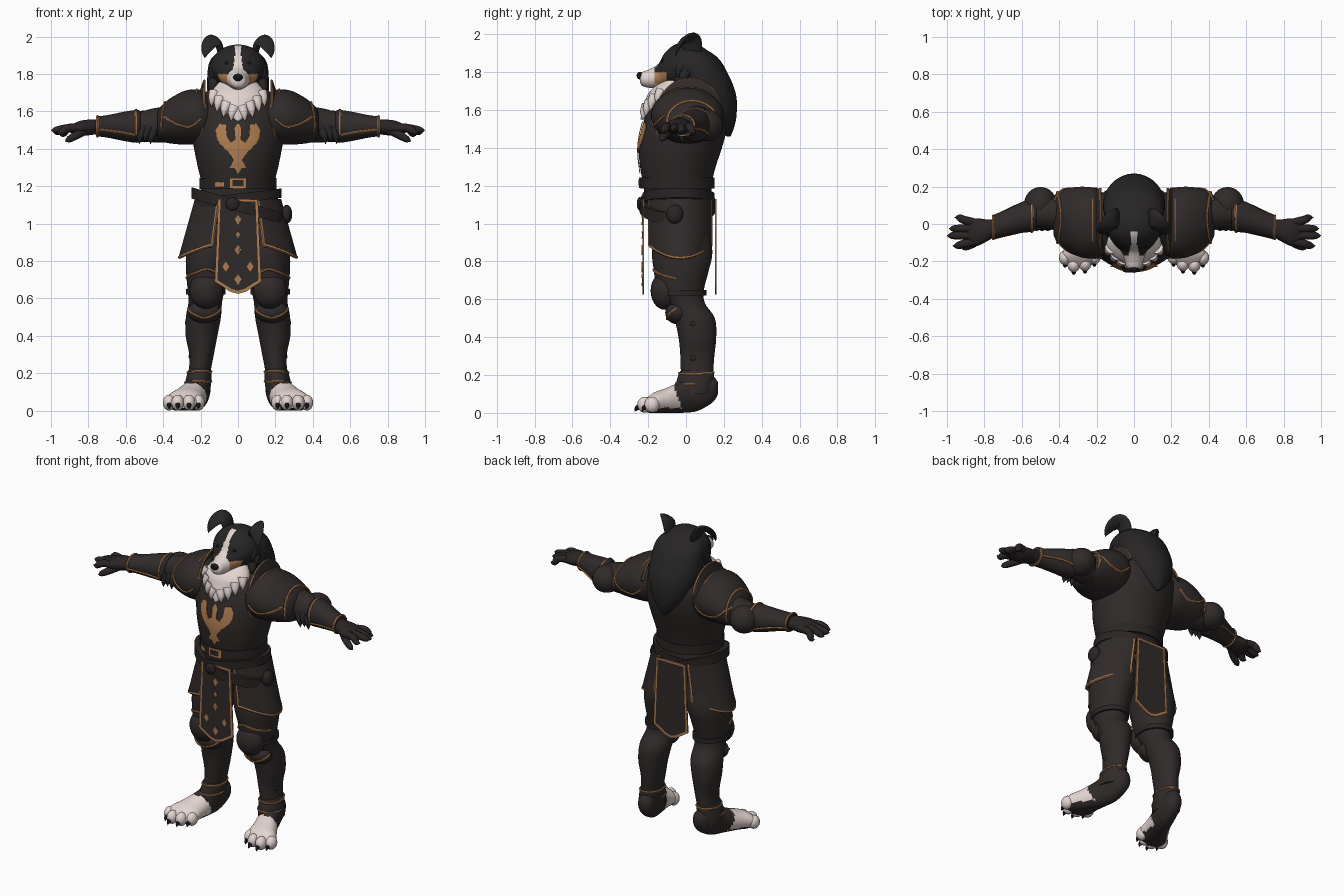
import bpy, bmesh, math
from mathutils import Vector, Matrix
from mathutils.bvhtree import BVHTree

if "Cube" in bpy.data.objects:
    bpy.data.objects.remove(bpy.data.objects["Cube"])
surfaces = {}

def material(name, *rgb):
    mat = bpy.data.materials.new(name)
    mat.use_nodes = True
    mat.diffuse_color = (*rgb, 1)
    mat.node_tree.nodes["Principled BSDF"].inputs["Base Color"].default_value = (*rgb, 1)
    return mat

ARMOUR = material("dark armour", .03, .023, .023)
LEATHER = material("dark leather", .024, .018, .018)
COPPER = material("copper trim", .42, .2, .08)
FUR = material("black fur", .02, .018, .019)
WHITE = material("white fur", .76, .66, .63)
TAN = material("tan fur", .46, .22, .09)
BLACK = material("nose black", .008, .008, .009)

# Turn a bmesh into an object and remember its surface for draping
def finish(name, bm, mats, mirror=False, rule=None, solid=0):
    if not solid:
        bmesh.ops.recalc_face_normals(bm, faces=bm.faces[:])
    bm.normal_update()
    for face in bm.faces:
        face.smooth = True
        if rule:
            face.material_index = rule(face.calc_center_median(), face.normal)
    for edge in bm.edges:
        edge.smooth = len(edge.link_faces) == 2 and edge.calc_face_angle() < .8
    surfaces[name] = BVHTree.FromBMesh(bm)
    mesh = bpy.data.meshes.new(name)
    bm.to_mesh(mesh)
    bm.free()
    for mat in mats if isinstance(mats, list) else [mats]:
        mesh.materials.append(mat)
    ob = bpy.data.objects.new(name, mesh)
    bpy.context.collection.objects.link(ob)
    if solid:
        mod = ob.modifiers.new("thickness", "SOLIDIFY")
        mod.thickness, mod.offset = solid, 0
    if mirror:
        ob.modifiers.new("mirror", "MIRROR")

# Spline through rows of numbers
def smooth(rows, steps):
    rows = [Vector(row) for row in rows]
    padded, out = [rows[0], *rows, rows[-1]], []
    for a, b, c, d in zip(padded, padded[1:], padded[2:], padded[3:]):
        for t in (k / steps for k in range(steps)):
            out.append(b + (c - a) * (t / 2) + (a * 2 - b * 5 + c * 4 - d) * (t * t / 2)
                       + (b * 3 - a - c * 3 + d) * (t ** 3 / 2))
    return out + [rows[-1]]

def bridge(bm, rings, closed=True):
    count = len(rings[0])
    for low, high in zip(rings, rings[1:]):
        for j in range(count if closed else count - 1):
            k = (j + 1) % count
            bm.faces.new((low[j], low[k], high[k], high[j]))
    if closed:
        bm.faces.new(rings[0][::-1])
        bm.faces.new(rings[-1])

# Elliptical rings (position, two centres, two radii) along an axis
def loft(name, axis, rows, mats, sides=40, steps=4, mirror=False, rule=None, tilt=0):
    bm, rings = bmesh.new(), []
    order = {"x": (0, 1, 2), "y": (1, 0, 2), "z": (2, 0, 1)}[axis]
    for along, c1, c2, r1, r2 in smooth(rows, steps):
        ring = []
        for angle in (math.tau * (j + .5) / sides for j in range(sides)):
            p = Vector((0, 0, 0))
            for i, value in zip(order, (along, c1 + r1 * math.cos(angle), c2 + r2 * math.sin(angle))):
                p[i] = value
            p.z = max(p.z + tilt * p.x, 0)
            ring.append(bm.verts.new(p))
        rings.append(ring)
    bridge(bm, rings)
    finish(name, bm, mats, mirror, rule)

def sweep(bm, points, radii, flat, sides):
    u, rings = Vector((.01, 1, .02)), []
    for i, p in enumerate(points):
        tangent = (points[min(i + 1, len(points) - 1)] - points[max(i - 1, 0)]).normalized()
        u = (u - tangent * u.dot(tangent)).normalized()
        v = tangent.cross(u) * flat
        angles = [math.tau * j / sides for j in range(sides)]
        rings.append([bm.verts.new(p + radii[i] * (u * math.cos(a) + v * math.sin(a))) for a in angles])
    bridge(bm, rings)

# Tapered tubes, each a list of (x, y, z, radius)
def tubes(name, items, mat, flat=1):
    bm = bmesh.new()
    for rows in items:
        rows = smooth(rows, 4)
        sweep(bm, [row.to_3d() for row in rows], [max(row[3], .001) for row in rows], flat, 12)
    finish(name, bm, mat, True)

# Copper edging, snapped onto a surface when one is given
def trim(name, points, surface=None, radius=.007):
    path = []
    for p in smooth(points, 6):
        p = surfaces[surface].find_nearest(p)[0] if surface else p
        if not path or (p - path[-1]).length > .003:
            path.append(p)
    bm = bmesh.new()
    sweep(bm, path, [radius] * len(path), 1, 6)
    finish(name, bm, COPPER, True)

def hoop(axis, along, c1, c2, radius, start, end):
    angles = [math.radians(start + (end - start) * i / 12) for i in range(13)]
    ring = [(c1 + radius * math.cos(a), c2 + radius * math.sin(a)) for a in angles]
    return [(along, p, q) if axis == "x" else (p, q, along) for p, q in ring]

def ball(name, centre, size, mat, mirror=True):
    bm = bmesh.new()
    place = Matrix.Translation(centre) @ Matrix.Diagonal((*size, 1))
    bmesh.ops.create_uvsphere(bm, u_segments=24, v_segments=16, radius=1, matrix=place)
    finish(name, bm, mat, mirror)

# Thin x-z shapes laid onto the front of a surface
def plate(name, shapes, surface, mat=COPPER, lift=.006):
    bm = bmesh.new()
    for shape in shapes:
        bm.faces.new([bm.verts.new((x, 0, z)) for x, z in shape])
    bm.normal_update()
    bmesh.ops.triangulate(bm, faces=bm.faces[:])
    for axis, span in ((0, range(-8, 9)), (2, range(30, 100))):
        for i in span:
            normal = Vector((axis == 0, 0, axis == 2))
            geom = bm.verts[:] + bm.edges[:] + bm.faces[:]
            bmesh.ops.bisect_plane(bm, geom=geom, plane_co=normal * i * .02, plane_no=normal)
    for v in bm.verts:
        hit = surfaces[surface].ray_cast(Vector((v.co.x, -1, v.co.z)), Vector((0, 1, 0)))[0]
        v.co.y = (hit.y if hit else -.2) - lift
    finish(name, bm, mat, solid=.004)

# Torso armour and chest emblem
loft("torso", "z", [(.96, 0, -.02, .2, .14), (1.1, 0, -.035, .22, .175), (1.2, 0, -.045, .195, .18),
     (1.3, 0, -.043, .215, .2), (1.4, 0, -.03, .235, .22), (1.5, 0, -.01, .25, .225),
     (1.6, 0, .01, .25, .21), (1.68, 0, .025, .2, .175), (1.74, 0, .03, .12, .13)], ARMOUR, sides=56)
half = [(.02, 1.51), (.015, 1.45), (.04, 1.435), (.06, 1.47), (.065, 1.53), (.1, 1.535), (.12, 1.5), (.115, 1.46),
        (.1, 1.43), (.07, 1.4), (.04, 1.37), (.022, 1.34), (.045, 1.3), (.02, 1.3)]
plate("chest_emblem", [[(0, 1.54), *half, (0, 1.265), *[(-x, z) for x, z in reversed(half)]]], "torso")
trim("armhole_trim", [(.2, -.14, 1.6), (.2, -.17, 1.54), (.21, -.16, 1.47)], "torso", .005)

# Belts, buckles and pouch
for name, z, cy, rx, ry, h, tilt in (("waist_belt", 1.215, -.045, .206, .195, .03, 0),
        ("hip_belt", 1.135, -.04, .232, .19, .025, .12), ("slung_belt", 1.095, -.045, .25, .2, .03, -.28)):
    loft(name, "z", [(z + side * h, 0, cy, rx - inset, ry - inset) for side, inset in
         ((-1, .03), (-1, 0), (1, 0), (1, .03))], LEATHER, steps=1, tilt=tilt)
for name, x, z, w, h, mat, lift in (("buckle", 0, 1.217, .045, .028, COPPER, .006),
        ("buckle_middle", 0, 1.217, .03, .015, LEATHER, .009), ("belt_tip", -.1, 1.21, .025, .013, COPPER, .006)):
    plate(name, [[(x - w, z - h), (x + w, z - h), (x + w, z + h), (x - w, z + h)]], "waist_belt", mat, lift)
ball("belt_pouch", (.26, -.06, 1.05), (.03, .045, .05), LEATHER, False)
ball("belt_knot", (-.03, -.245, 1.105), (.035, .015, .035), LEATHER, False)

# Side skirts with copper hem
def skirt_point(degrees, drop):
    angle = math.radians(degrees)
    z = 1.13 + drop * (.085 * math.cos(angle) ** 2 - .31)
    return Vector(((.225 + (1.13 - z) * .28) * math.sin(angle), -.03 - .182 * math.cos(angle), z))

skirt = [[skirt_point(degrees, j / 6) for degrees in range(28, 153, 4)] for j in range(7)]
bm = bmesh.new()
bridge(bm, [[bm.verts.new(p) for p in row] for row in skirt], False)
finish("side_skirts", bm, ARMOUR, True, solid=.012)
trim("skirt_hem", [row[0] for row in skirt] + skirt[-1][1:-1] + [row[-1] for row in reversed(skirt)], radius=.009)

# Front and back tabards with inset copper borders
for name, y in (("front_tabard", -.226), ("back_tabard", .156)):
    bm = bmesh.new()
    edge = [(.04, .635), (.125, .69), (.105, 1.13)]
    outline = [(-x, z) for x, z in reversed(edge)] + [(0, .625)] + edge
    cloth = bm.faces.new([bm.verts.new((x, y, z)) for x, z in outline])
    bm.normal_update()
    for face in bmesh.ops.inset_individual(bm, faces=[cloth], thickness=.017)["faces"]:
        face.material_index = 1
    finish(name, bm, [ARMOUR, COPPER], solid=.008)
spots = [(0, 1.02, .018), (0, .94, .012), (0, .86, .018), (-.065, .77, .018), (.065, .77, .018), (0, .7, .02)]
plate("tabard_diamonds", [[(x - s, z), (x, z - 1.5 * s), (x + s, z), (x, z + 1.5 * s)] for x, z, s in spots],
      "front_tabard")

# Legs, knee guards and straps
loft("legs", "z", [(1, .12, -.02, .11, .14), (.85, .15, -.02, .125, .16), (.75, .165, -.025, .113, .145),
     (.65, .17, -.03, .1, .125), (.58, .175, 0, .09, .1), (.5, .185, .045, .094, .108), (.4, .195, .06, .085, .1),
     (.3, .195, .06, .066, .09), (.2, .205, .058, .058, .085), (.1, .21, .06, .06, .08)], ARMOUR, mirror=True)
ball("knee_pads", (.17, -.112, .645), (.09, .075, .1), ARMOUR)
ball("knee_lower_guards", (.18, -.045, .53), (.09, .065, .062), ARMOUR)
trim("knee_top_trim", [(.08, -.12, .7), (.12, -.16, .74), (.17, -.18, .755), (.23, -.14, .735), (.27, -.05, .71)], "legs")
trim("knee_lower_trim", [(.1, -.06, .54), (.13, -.1, .51), (.18, -.11, .49), (.23, -.1, .51), (.27, -.05, .55)],
     "knee_lower_guards")
loft("knee_straps", "z", [(z, .172, -.018, r, r + .02) for z, r in ((.62, .08), (.62, .106), (.65, .106), (.65, .08))],
     LEATHER, steps=1, mirror=True)
for name, x, z in (("upper", .272, .47), ("lower", .252, .29)):
    ball(name + "_greave_buckles", (x, .04, z), (.012, .02, .016), LEATHER)

# Ankle cuffs, boots and paws
loft("ankle_cuffs", "z", [(.1, .22, .035, .07, .1), (.15, .213, .045, .07, .1), (.21, .205, .055, .063, .092),
     (.225, .205, .055, .055, .08)], ARMOUR, mirror=True)
for name, z, start in (("upper", .215, 0), ("lower", .155, 180)):
    trim(name + "_ankle_trim", hoop("z", z, .21, .05, .1, start, 360), "ankle_cuffs", .006)
loft("feet", "y", [(.17, .2, .13, .02, .03), (.14, .2, .125, .05, .07), (.06, .213, .11, .064, .1),
     (-.02, .235, .085, .07, .085), (-.1, .265, .065, .086, .068), (-.17, .288, .05, .1, .057),
     (-.225, .292, .04, .06, .025)], [ARMOUR, WHITE], mirror=True, steps=8,
     rule=lambda centre, normal: int(centre.y + .35 * centre.z < -.015 and normal.z > -.6))
toes = [(.212, -.175), (.262, -.212), (.322, -.218), (.368, -.18)]
for i, (x, y) in enumerate(toes):
    ball(f"toes_{i + 1}", (x, y, .043), (.034, .04, .042), WHITE)
tubes("claws", [[(x, y - .025, .035, .014), (x, y - .043, .025, .011), (x, y - .053, .008, 0)] for x, y in toes], BLACK)

# Shoulder armour with upright collars
loft("shoulder_pads", "x", [(.15, 0, 1.56, .15, .11), (.2, .005, 1.57, .185, .145), (.28, .01, 1.567, .19, .145),
     (.36, .025, 1.55, .165, .122), (.41, .035, 1.535, .135, .095), (.43, .04, 1.53, .1, .07)], ARMOUR, mirror=True)
for name, s in (("front", -1), ("back", 1)):
    trim(f"shoulder_{name}_trim", [(.41, s * .12, 1.58), (.34, s * .17, 1.53), (.26, s * .19, 1.51),
         (.2, s * .18, 1.56)], "shoulder_pads")
trim("shoulder_rim", hoop("x", .415, .035, 1.535, .14, -20, 200), "shoulder_pads")
trim("shoulder_ridge", [(.22, -.1, 1.71), (.22, .02, 1.73), (.22, .14, 1.69)], "shoulder_pads", .005)
arc = [math.radians(8 * i) for i in range(2, 22)]
collar = [[Vector((x, .02 + ry * math.cos(a), 1.57 + rz * math.sin(a))) for a in arc]
          for x, ry, rz in ((.205, .16, .12), (.18, .175, .195))]
bm = bmesh.new()
bridge(bm, [[bm.verts.new(p) for p in row] for row in collar], False)
finish("shoulder_collars", bm, ARMOUR, True, solid=.012)
trim("collar_trim", collar[1], radius=.006)

# Arms, elbow guards and bracers
loft("upper_arms", "x", [(.25, .03, 1.54, .1, .1), (.38, .05, 1.53, .1, .095), (.46, .06, 1.525, .085, .09),
     (.58, .045, 1.52, .06, .06)], ARMOUR, mirror=True)
ball("elbow_guards", (.5, .105, 1.52), (.088, .093, .085), ARMOUR)
trim("elbow_trim", [(.43, .06, 1.6), (.47, .03, 1.6), (.53, .03, 1.6), (.58, .06, 1.6)], "elbow_guards")
loft("bracers", "x", [(.52, .05, 1.52, .075, .08), (.54, .047, 1.52, .088, .088), (.6, .035, 1.52, .083, .08),
     (.7, 0, 1.52, .068, .06), (.76, -.02, 1.52, .062, .053)], ARMOUR, mirror=True)
trim("bracer_wrist_trim", hoop("x", .752, -.02, 1.52, .06, 0, 360), "bracers")
trim("bracer_elbow_trim", hoop("x", .545, .047, 1.52, .1, -30, 210), "bracers")
for name, s in (("front", -1), ("back", 1)):
    trim(f"bracer_{name}_trim", [(.55, .04 + s * .08, 1.47), (.65, .02 + s * .08, 1.49), (.75, s * .07 - .02, 1.5)], "bracers")

# Gloved hands
loft("palms", "x", [(.74, -.02, 1.52, .045, .038), (.79, -.035, 1.515, .06, .042), (.85, -.045, 1.51, .075, .038),
     (.9, -.045, 1.505, .05, .018)], LEATHER, mirror=True)
tubes("fingers", [[(.86, y, 1.512, .022), (.91, y + d, 1.51, .022), (tip - .025, y + 2 * d, z, .018), (tip, y + 2 * d, z, 0)]
      for y, d, tip, z in ((.01, .012, .96, 1.48), (-.025, 0, .99, 1.49), (-.062, 0, 1, 1.5), (-.096, -.01, .97, 1.49))], LEATHER)
tubes("thumbs", [[(.81, -.07, 1.5, .022), (.86, -.105, 1.475, .022), (.905, -.125, 1.45, .017), (.925, -.13, 1.44, 0)]], LEATHER)

# Mane, white ruff and fur tufts
loft("mane", "z", [(1.46, 0, .225, .006, .01), (1.51, 0, .2, .06, .055), (1.58, 0, .16, .12, .108),
     (1.68, 0, .12, .16, .145), (1.78, 0, .09, .165, .138), (1.88, 0, .055, .145, .11), (1.95, 0, .01, .05, .04)], FUR)
loft("neck_ruff", "z", [(1.55, 0, -.225, .01, .015), (1.59, 0, -.18, .065, .055), (1.65, 0, -.13, .125, .085),
     (1.7, 0, -.1, .145, .09), (1.78, 0, -.05, .08, .05)], WHITE)
for name, mat, roots in (
        ("ruff_tufts", WHITE, ((.02, -.205, 1.62), (.06, -.19, 1.64), (.095, -.165, 1.67), (.125, -.13, 1.7))),
        ("cheek_tufts", FUR, ((.125, -.03, 1.76), (.13, 0, 1.8), (.125, .03, 1.73), (.12, -.02, 1.84))),
        ("elbow_tufts", FUR, ((.45, 0, 1.5), (.48, 0, 1.51), (.51, 0, 1.5)))):
    tubes(name, [[(x, y, z, .032), (x + .013, y - .018, z - .035, .02), (x + .018, y - .022, z - .075, 0)]
                 for x, y, z in roots], mat)

# Head with painted face markings
def face_colour(centre, normal):
    blaze = abs(centre.x) < .013 + max(0, -.1 - centre.y) * .25 and centre.z > 1.78 and centre.y < -.045
    if blaze or centre.y < -.165 or (centre.y < -.1 and centre.z < 1.74):
        return 1
    return 2 if centre.y < -.105 and centre.z < 1.8 and abs(centre.x) > .035 else 0

loft("head", "y", [(-.243, 0, 1.765, .02, .02), (-.23, 0, 1.764, .04, .037), (-.19, 0, 1.767, .052, .05),
     (-.145, 0, 1.782, .07, .064), (-.11, 0, 1.812, .105, .092), (-.05, 0, 1.83, .14, .12), (.03, 0, 1.825, .152, .13),
     (.1, 0, 1.8, .14, .125), (.16, 0, 1.77, .1, .1)], [FUR, WHITE, TAN], sides=72, steps=8, rule=face_colour)
ball("nose", (0, -.243, 1.782), (.026, .018, .02), BLACK, False)
ball("eyes", (.058, -.118, 1.858), (.016, .012, .012), BLACK)
tubes("ears", [[(.085, .03, 1.88, .05), (.1, .03, 1.95, .055), (.122, .015, 1.98, .052), (.152, -.02, 1.962, .042),
      (.172, -.045, 1.92, .024), (.178, -.055, 1.885, 0)]], FUR, flat=.35)
